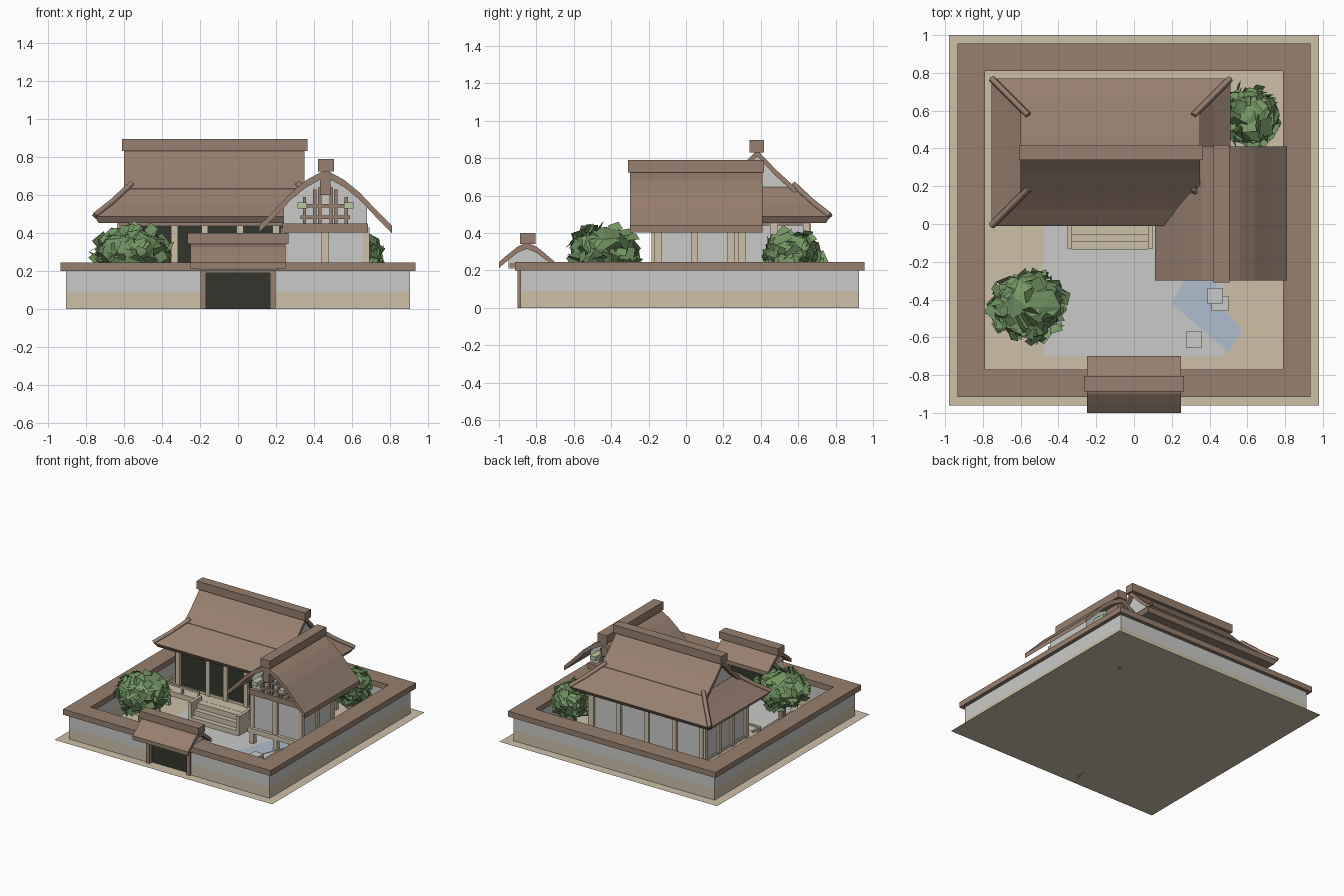
import bpy, bmesh, random
from mathutils import Vector, Euler

old = bpy.data.objects.get("Cube")
if old:
    bpy.data.objects.remove(old, do_unlink=True)


def material(name, r, g, b):
    m = bpy.data.materials.new(name)
    m.use_nodes = True
    m.diffuse_color = (r, g, b, 1)
    m.node_tree.nodes["Principled BSDF"].inputs["Base Color"].default_value = (r, g, b, 1)
    return m


BROWN = material("roof brown", .31, .215, .158)
CREAM = material("pale timber", .61, .53, .39)
WHITE = material("plaster", .59, .59, .58)
GRASS = material("pale grass", .48, .59, .36)
LEAF = material("leaf green", .18, .32, .13)
DARK = material("dark door", .035, .035, .027)
WATER = material("water", .43, .51, .61)


def finish(name, bm, *mats):
    me = bpy.data.meshes.new(name)
    bm.to_mesh(me)
    bm.free()
    for m in mats:
        me.materials.append(m)
    ob = bpy.data.objects.new(name, me)
    bpy.context.scene.collection.objects.link(ob)
    return ob


def box(name, x0, x1, y0, y1, z0, z1, mat):
    prism(name, [(x0, y0), (x1, y0), (x1, y1), (x0, y1)], "z", z0, z1, mat)


def prism(name, pts, axis, a, b, mat):
    """Extrude a 2D outline along one axis from a to b."""
    place = {"x": lambda u, v: (a, u, v), "y": lambda u, v: (u, a, v), "z": lambda u, v: (u, v, a)}[axis]
    bm = bmesh.new()
    face = bm.faces.new([bm.verts.new(place(u, v)) for u, v in pts])
    ext = bmesh.ops.extrude_face_region(bm, geom=[face])
    step = Vector([b - a if c == axis else 0 for c in "xyz"])
    bmesh.ops.translate(bm, vec=step, verts=[g for g in ext["geom"] if isinstance(g, bmesh.types.BMVert)])
    bmesh.ops.recalc_face_normals(bm, faces=bm.faces)
    finish(name, bm, mat)


def gable_roof(name, half, centre, axis, a, b, thick):
    """Roof shell from a half profile of (distance, height) points."""
    top = [(centre - d, z) for d, z in reversed(half)] + [(centre + d, z) for d, z in half[1:]]
    prism(name, top + [(u, z - thick) for u, z in reversed(top)], axis, a, b, BROWN)


def gable_fill(name, half, centre, axis, a, b, base):
    """Plaster solid below a half profile, down to a base height."""
    full = [(-d, z) for d, z in reversed(half)] + list(half[1:])
    w = half[-1][0]
    pts = [(centre + d, z) for d, z in full] + [(centre + w, base), (centre - w, base)]
    prism(name, pts, axis, a, b, WHITE)


# Grass border with a sand courtyard inset into it
bm = bmesh.new()
f = bm.faces.new([bm.verts.new((x, y, 0)) for x, y in ((-.98, -.96), (.98, -.96), (.98, 1), (-.98, 1))])
bmesh.ops.inset_region(bm, faces=[f], thickness=.08)
f.material_index = 1
finish("ground", bm, GRASS, CREAM)
box("paving", -.48, .48, -.7, .1, .001, .004, WHITE)
prism("pond", [(.2, -.42), (.5, -.68), (.575, -.56), (.45, -.42), (.43, -.28), (.52, -.06),
               (.36, -.02), (.27, -.28)], "z", .002, .007, WATER)
box("stone_a", .39, .47, -.42, -.34, 0, .04, WHITE)
box("stone_b", .41, .5, -.46, -.38, 0, .03, WHITE)
box("stone_c", .275, .36, -.655, -.57, 0, .035, WHITE)

# Perimeter wall in two colours with a flat cap
runs = [(-.905, -.19, -.885, -.8), (.19, .905, -.885, -.8), (-.905, .905, .84, .925),
        (-.905, -.82, -.8, .84), (.82, .905, -.8, .84)]
for x0, x1, y0, y1 in runs:
    box("wall_base", x0, x1, y0, y1, 0, .09, CREAM)
    box("wall_plaster", x0, x1, y0, y1, .09, .205, WHITE)
for y0, y1 in ((-.915, -.77), (.81, .955)):
    box("wall_cap", -.935, .935, y0, y1, .2, .245, BROWN)
for s in (-1, 1):
    x0, x1 = sorted((s * .79, s * .935))
    box("wall_cap_side", x0, x1, -.77, .81, .2, .245, BROWN)

# Gate
gate = [(0, .348), (.05, .328), (.1, .288), (.15, .245)]
gable_roof("gate_roof", gate, -.85, "x", -.25, .25, .032)
gable_fill("gate_gable", [(d, z - .03) for d, z in gate[:3]], -.85, "x", -.21, .21, .21)
box("gate_ridge", -.265, .265, -.888, -.805, .342, .4, BROWN)
box("gate_door", -.17, .17, -.865, -.82, 0, .19, DARK)
box("gate_lintel", -.2, .2, -.9, -.785, .19, .215, BROWN)
for s in (-1, 1):
    box("gate_post", s * .183 - .015, s * .183 + .015, -.9, -.785, 0, .2, BROWN)
    box("gate_bracket", s * .2 - .015, s * .2 + .015, -.945, -.755, .215, .24, BROWN)

# Main hall: deck, body, posts and doors
box("hall_deck", -.68, .44, 0, .7, .09, .13, CREAM)
for x in (-.65, -.4, -.12, .14, .41):
    for y in (.03, .35, .67):
        box("deck_pile", x - .015, x + .015, y - .015, y + .015, 0, .09, CREAM)
box("hall_body", -.62, .4, .11, .65, .1, .46, WHITE)
box("hall_doors", -.58, .26, .1, .12, .13, .44, DARK)
box("hall_top_beam", -.63, .41, .095, .66, .44, .465, BROWN)
box("hall_sill", -.63, .41, .095, .66, .13, .15, CREAM)
for x in (-.605, -.335, -.175, .01, .2, .385):
    box("hall_front_post", x - .018, x + .018, .085, .12, .13, .44, CREAM)
for x in (-.605, -.36, -.11, .14, .385):
    box("hall_back_post", x - .018, x + .018, .64, .668, .1, .45, CREAM)
for y in (.12, .3, .47, .645):
    for x in (-.62, .4):
        box("hall_side_post", x - .018, x + .018, y - .018, y + .018, .1, .45, CREAM)

# Steps and veranda rails
for i in range(3):
    box("step", -.33, .075, -.135 + .04 * i, .01, 0, .043 * (i + 1), CREAM)
for x in (-.355, .075):
    box("step_cheek", x, x + .025, -.13, .01, 0, .16, CREAM)
for x0, x1 in ((-.68, -.355), (.1, .24)):
    box("veranda_rail", x0, x1, .005, .02, .175, .19, CREAM)
    for x in (x0, (x0 + x1) / 2, x1 - .015):
        box("rail_post", x, x + .015, .005, .02, .13, .175, CREAM)
box("veranda_side_rail", -.68, -.665, .02, .11, .175, .19, CREAM)

# Main hall hipped skirt, lofted through shrinking rectangles
bm = bmesh.new()
rings = []
for inset, z in ((.02, .455), (0, .488), (.09, .556), (.19, .645)):
    x0, x1, y0, y1 = -.755 + inset, .51 - inset, -.01 + inset, .77 - inset
    rings.append([bm.verts.new((x, y, z)) for x, y in ((x0, y0), (x1, y0), (x1, y1), (x0, y1))])
for low, high in zip(rings, rings[1:]):
    for i in range(4):
        j = (i + 1) % 4
        bm.faces.new((low[i], low[j], high[j], high[i]))
bm.faces.new(reversed(rings[0]))
bm.faces.new(rings[-1])
finish("hall_skirt_roof", bm, BROWN)

# Hip ridges on the skirt corners
for sx in (-1, 1):
    for sy in (-1, 1):
        cu = bpy.data.curves.new("hip_ridge", "CURVE")
        cu.dimensions = "3D"
        cu.bevel_depth, cu.bevel_resolution, cu.use_fill_caps = .018, 0, True
        sp = cu.splines.new("POLY")
        sp.points.add(2)
        for p, (inset, z) in zip(sp.points, ((0, .492), (.09, .562), (.195, .66))):
            p.co = (-.1225 + sx * (.6325 - inset), .38 + sy * (.39 - inset), z, 1)
        cu.materials.append(BROWN)
        bpy.context.scene.collection.objects.link(bpy.data.objects.new("hip_ridge", cu))

# Main hall upper gable roof
hall = [(0, .845), (.1, .74), (.215, .635)]
gable_roof("hall_upper_roof", hall, .38, "x", -.6, .35, .035)
gable_fill("hall_gable", [(d * .97, z - .02) for d, z in hall], .38, "x", -.565, .32, .6)
box("hall_ridge", -.61, .365, .34, .418, .832, .897, BROWN)

# Side wing: deck, body and roof
CX = .46
wing = [(0, .735), (.1, .68), (.18, .615), (.26, .53), (.35, .44)]
gable_roof("wing_roof", wing, CX, "y", -.3, .41, .038)
gable_fill("wing_body", [(d, z - .03) for d, z in wing[:3]] + [(.22, .54)], CX, "y", -.165, .26, .1)
box("wing_ridge", CX - .04, CX + .045, -.31, .418, .725, .79, BROWN)
box("wing_deck", .22, .7, -.19, .28, .09, .13, CREAM)
for x in (.25, CX, .67):
    for y in (-.165, .05, .255):
        box("wing_pile", x - .018, x + .018, y - .018, y + .018, 0, .09, CREAM)
for y in (-.15, .045, .24):
    for x in (.245, .675):
        box("wing_side_post", x - .018, x + .018, y - .018, y + .018, .1, .43, CREAM)

# Wing gable ends: tie beam, lattice, pendant and purlin ends
for face, s in ((-.165, -1), (.26, 1)):
    def plate(name, x0, x1, z0, z1, mat, out):
        y0, y1 = sorted((face, face + s * out))
        box(name, x0, x1, y0, y1, z0, z1, mat)
    plate("tie_beam", .235, .685, .405, .45, BROWN, .03)
    plate("gable_post", CX - .02, CX + .02, .13, .405, CREAM, .02)
    for d, top in ((.03, .64), (.055, .63), (.11, .59)):
        for m in (-1, 1):
            x = CX + m * d
            plate("lattice_bar", x - .009, x + .009, .45, top, BROWN, .02)
    for z in (.475, .535):
        plate("lattice_rail", CX - .13, CX + .13, z, z + .018, BROWN, .024)
    for m in (-1, 1):
        x = CX + m * .122
        plate("purlin_end", x - .025, x + .025, .53, .562, GRASS, .11)
    plate("pendant", CX - .028, CX + .028, .6, .7, BROWN, .13)


# Trees: a lumpy core covered with random leaf plates
def tree(name, cx, cy, cz, rx, ry, rz, seed):
    rnd = random.Random(seed)
    box(name + "_trunk", cx - .02, cx + .02, cy - .02, cy + .02, 0, cz, BROWN)
    bm = bmesh.new()
    bmesh.ops.create_icosphere(bm, subdivisions=2, radius=1)
    for v in bm.verts:
        k = rnd.uniform(.7, .88)
        v.co = Vector((v.co.x * rx, v.co.y * ry, v.co.z * rz)) * k
    for _ in range(130):
        d = Vector([rnd.gauss(0, 1) for _ in range(3)]).normalized()
        spot = Vector((d.x * rx, d.y * ry, d.z * rz)) * rnd.uniform(.7, .92)
        turn = d.to_track_quat("Z", "Y").to_matrix() @ Euler([rnd.uniform(-.8, .8) for _ in range(3)]).to_matrix()
        w, h = rnd.uniform(.025, .05), rnd.uniform(.02, .04)
        bm.faces.new([bm.verts.new(spot + turn @ Vector((u * w, v * h, 0)))
                      for u, v in ((-1, -1), (1, -1), (1, 1), (-1, 1))])
    ob = finish(name, bm, LEAF)
    ob.location = (cx, cy, cz)


tree("front_tree", -.56, -.44, .3, .22, .21, .17, 3)
tree("back_tree", .62, .57, .28, .16, .18, .145, 8)
